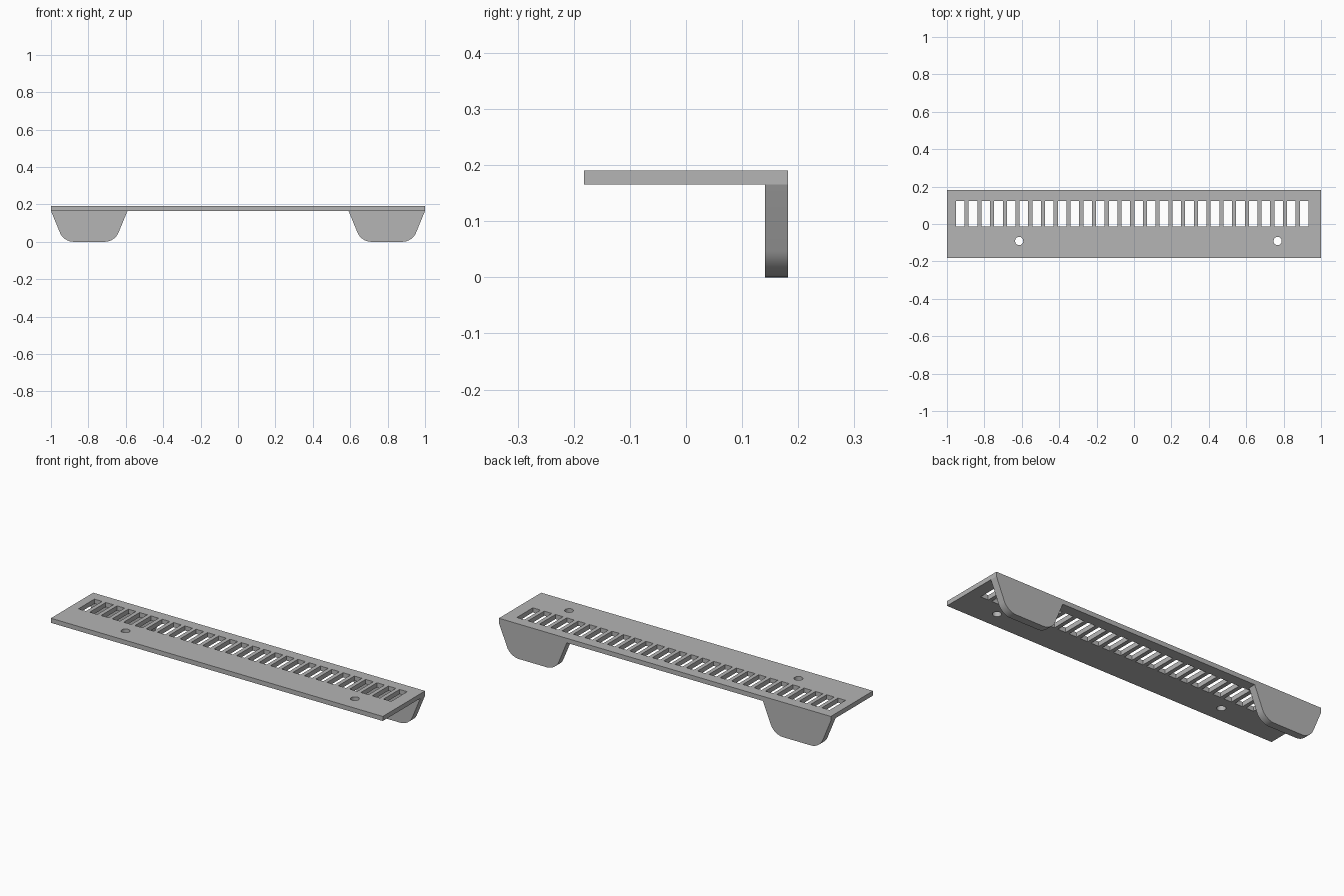
import bpy, bmesh, math
from mathutils import Matrix, Vector

if "Cube" in bpy.data.objects:
    bpy.data.objects.remove(bpy.data.objects["Cube"], do_unlink=True)

TOP, UNDER = 0.19, 0.165          # plate heights
BACK, LEG_FRONT = 0.182, 0.141    # depth of plate edge and tab face

grey = bpy.data.materials.new("plain grey")
grey.use_nodes = True
COLOUR = (0.46, 0.46, 0.46, 1)
grey.diffuse_color = COLOUR
grey.node_tree.nodes["Principled BSDF"].inputs["Base Color"].default_value = COLOUR


def finish(name, bm):
    bmesh.ops.recalc_face_normals(bm, faces=bm.faces)
    mesh = bpy.data.meshes.new(name)
    bm.to_mesh(mesh)
    bm.free()
    mesh.materials.append(grey)
    obj = bpy.data.objects.new(name, mesh)
    bpy.context.collection.objects.link(obj)
    return obj


def add_box(bm, x0, x1, y0, y1, z0, z1):
    centre = Vector((x0 + x1, y0 + y1, z0 + z1)) / 2
    size = Matrix.Diagonal((x1 - x0, y1 - y0, z1 - z0, 1))
    bmesh.ops.create_cube(bm, size=1, matrix=Matrix.Translation(centre) @ size)


def apply_boolean(target, other, operation):
    mod = target.modifiers.new(operation.lower(), 'BOOLEAN')
    mod.operation, mod.solver, mod.object = operation, 'EXACT', other
    bpy.context.view_layer.objects.active = target
    bpy.ops.object.modifier_apply(modifier=mod.name)
    bpy.data.objects.remove(other, do_unlink=True)


# Long flat plate
bm = bmesh.new()
add_box(bm, -1, 1, -BACK, BACK, UNDER, TOP)
plate = finish("slotted_plate", bm)

# Row of slots and the two screw holes
bm = bmesh.new()
SLOTS, PITCH, WIDTH = 28, 0.0681, 0.046
for i in range(SLOTS):
    x = -0.952 + i * PITCH
    add_box(bm, x, x + WIDTH, -0.014, 0.124, 0.1, 0.3)
for x in (-0.614, 0.768):
    bmesh.ops.create_cone(bm, cap_ends=True, segments=32, radius1=0.022, radius2=0.022,
                          depth=0.2, matrix=Matrix.Translation((x, -0.091, 0.2)))
apply_boolean(plate, finish("slot_cutter", bm), 'DIFFERENCE')

# Tapered tabs with rounded lower corners, under the rear edge
for side, name in ((-1, "right_tab"), (1, "left_tab")):
    bm = bmesh.new()
    outline = [(1, UNDER), (0.932, 0), (0.659, 0), (0.591, UNDER)]
    face = bm.faces.new([bm.verts.new((side * x, LEG_FRONT, z)) for x, z in outline])
    bmesh.ops.bevel(bm, geom=[v for v in bm.verts if v.co.z < 0.01], offset=0.05,
                    segments=8, profile=0.5, affect='VERTICES')
    ext = bmesh.ops.extrude_face_region(bm, geom=bm.faces[:])
    moved = [g for g in ext["geom"] if isinstance(g, bmesh.types.BMVert)]
    bmesh.ops.translate(bm, verts=moved, vec=(0, BACK - LEG_FRONT, 0))
    apply_boolean(plate, finish(name, bm), 'UNION')

# Smooth only the rounded walls
bpy.ops.object.select_all(action='DESELECT')
plate.select_set(True)
bpy.context.view_layer.objects.active = plate
bpy.ops.object.shade_smooth_by_angle(angle=math.radians(25))
